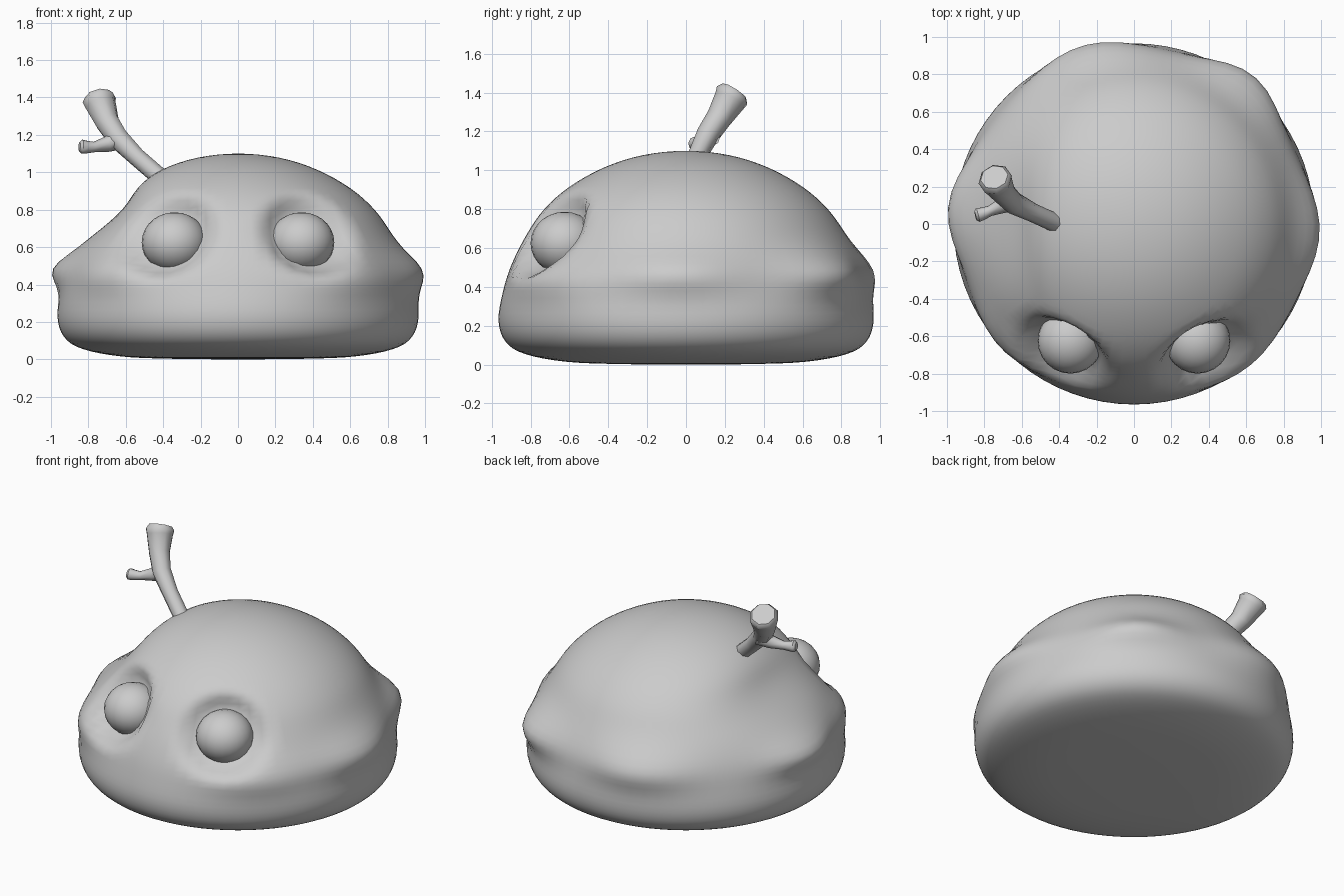
import bpy, bmesh, math
from mathutils import Vector

if "Cube" in bpy.data.objects:
    bpy.data.objects.remove(bpy.data.objects["Cube"])

# body profile (radius, z) from bottom pole to top pole
PROFILE = [(0, 0), (0.35, 0.003), (0.62, 0.015), (0.83, 0.055), (0.93, 0.12), (0.965, 0.23),
           (0.94, 0.38), (0.895, 0.52), (0.82, 0.67), (0.73, 0.80), (0.60, 0.915),
           (0.42, 1.015), (0.22, 1.078), (0, 1.1)]
# lumps: angle, z, amount, angular spread, z spread
LUMPS = [(175, 0.48, 0.085, 12, 0.07), (-3, 0.47, 0.075, 14, 0.08),
         (51, 0.47, 0.10, 12, 0.08), (106, 0.48, 0.075, 15, 0.09),
         (180, 0.80, -0.11, 28, 0.11), (222, 0.46, 0.05, 12, 0.08),
         (-50, 0.44, 0.05, 14, 0.08)]
EYES = [Vector((s * 0.34, -0.625, 0.625)) for s in (-1, 1)]
SEG, SUB = 72, 4


def catmull(p0, p1, p2, p3, t):
    return [0.5 * (2 * b + (c - a) * t + (2 * a - 5 * b + 4 * c - d) * t * t
                   + (3 * b - a - 3 * c + d) * t ** 3) for a, b, c, d in zip(p0, p1, p2, p3)]


def smooth_profile(pts):
    ext = [(-pts[1][0], pts[1][1])] + pts + [(-pts[-2][0], pts[-2][1])]
    out = []
    for i in range(1, len(ext) - 2):
        out += [catmull(*ext[i - 1:i + 3], k / SUB) for k in range(SUB)]
    return out[1:]


def body_point(r, z, deg):
    off = 0
    for a, bz, amt, sa, sz in LUMPS:
        d = (deg - a + 180) % 360 - 180
        off += amt * math.exp(-0.5 * (d / sa) ** 2 - 0.5 * ((z - bz) / sz) ** 2)
    r += off
    p = Vector((r * math.cos(math.radians(deg)), r * math.sin(math.radians(deg)), z))
    # eye sockets
    for e in EYES:
        n = Vector((e.x, e.y, 0.27)).normalized()
        v = p - e
        if v.dot(n) > 0:
            t = max(0, min(1, (0.29 - (v - n * v.dot(n)).length) / 0.14))
            p = p - n * 0.10 * t * t * (3 - 2 * t)
    return p


def finish(ob, angle=50):
    bpy.ops.object.select_all(action='DESELECT')
    ob.select_set(True)
    bpy.context.view_layer.objects.active = ob
    bpy.ops.object.shade_smooth_by_angle(angle=math.radians(angle))


# body
bm = bmesh.new()
rings = [[bm.verts.new(body_point(r, z, 360 * i / SEG)) for i in range(SEG)]
         for r, z in smooth_profile(PROFILE)]
bottom, top = bm.verts.new((0, 0, 0)), bm.verts.new((0, 0, 1.1))
for i in range(SEG):
    j = (i + 1) % SEG
    for lo, hi in zip(rings, rings[1:]):
        bm.faces.new((lo[i], lo[j], hi[j], hi[i]))
    bm.faces.new((bottom, rings[0][j], rings[0][i]))
    bm.faces.new((top, rings[-1][i], rings[-1][j]))
mesh = bpy.data.meshes.new("body")
bm.to_mesh(mesh)
bm.free()
body = bpy.data.objects.new("body", mesh)
bpy.context.collection.objects.link(body)
finish(body, 80)

# eyes
for e, side in zip(EYES, ("left", "right")):
    bpy.ops.mesh.primitive_uv_sphere_add(segments=24, ring_count=14, radius=0.175, location=e)
    eye = bpy.context.object
    eye.name = side + "_eye"
    eye.scale.z = 0.92
    finish(eye)


# horn branches: tapered tubes through (x, y, z, radius)
def tube(name, pts):
    cu = bpy.data.curves.new(name, 'CURVE')
    cu.dimensions, cu.bevel_depth, cu.bevel_resolution = '3D', 1, 2
    cu.use_fill_caps = True
    sp = cu.splines.new('POLY')
    sp.points.add(len(pts) - 1)
    for q, (x, y, z, r) in zip(sp.points, pts):
        q.co, q.radius = (x, y, z, 1), r
    ob = bpy.data.objects.new(name, cu)
    bpy.context.collection.objects.link(ob)
    bpy.ops.object.select_all(action='DESELECT')
    ob.select_set(True)
    bpy.context.view_layer.objects.active = ob
    bpy.ops.object.convert(target='MESH')
    finish(bpy.context.object)


tube("horn_stem", [(-0.36, -0.02, 0.90, 0.055), (-0.43, 0.01, 0.985, 0.05), (-0.54, 0.06, 1.08, 0.05),
                   (-0.64, 0.11, 1.18, 0.06), (-0.70, 0.17, 1.27, 0.067), (-0.735, 0.225, 1.36, 0.085),
                   (-0.742, 0.237, 1.385, 0.092), (-0.747, 0.25, 1.405, 0.075)])
tube("horn_twig", [(-0.63, 0.12, 1.18, 0.06), (-0.70, 0.10, 1.15, 0.042), (-0.77, 0.07, 1.135, 0.028),
                   (-0.81, 0.055, 1.135, 0.034), (-0.835, 0.048, 1.137, 0.038), (-0.848, 0.045, 1.138, 0.025)])
